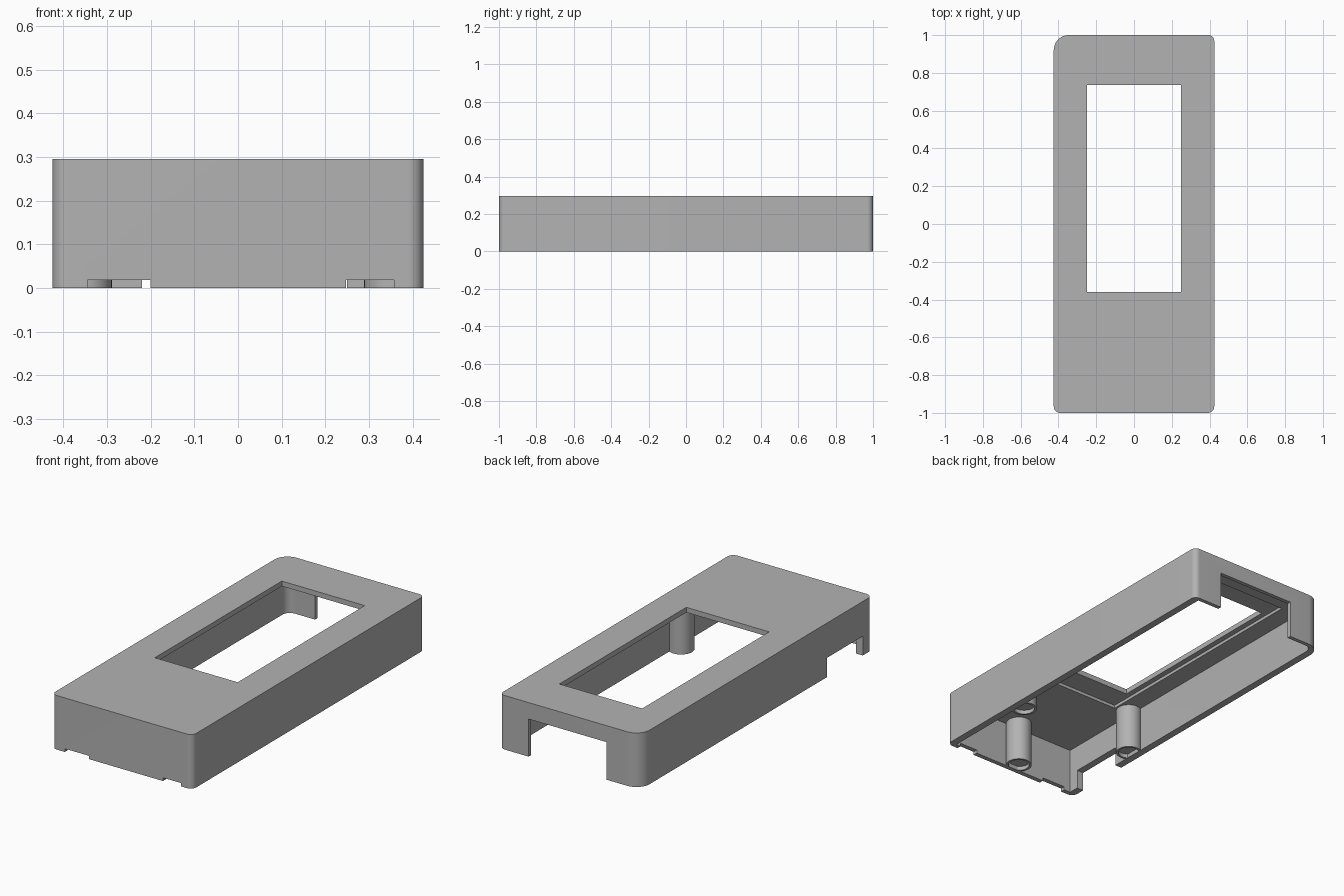
import bpy, bmesh, math

cube = bpy.data.objects.get("Cube")
if cube:
    bpy.data.objects.remove(cube, do_unlink=True)

# Single plastic colour
plastic = bpy.data.materials.new("grey_plastic")
plastic.use_nodes = True
grey = (0.45, 0.45, 0.45, 1)
plastic.diffuse_color = grey
plastic.node_tree.nodes["Principled BSDF"].inputs["Base Color"].default_value = grey


def add_object(name, bm):
    bmesh.ops.recalc_face_normals(bm, faces=bm.faces)
    mesh = bpy.data.meshes.new(name)
    bm.to_mesh(mesh)
    bm.free()
    mesh.materials.append(plastic)
    ob = bpy.data.objects.new(name, mesh)
    bpy.context.collection.objects.link(ob)
    return ob


def prism(name, x0, x1, y0, y1, z0, z1, radii=(0, 0, 0, 0)):
    """Upright block; radii run front-right(-x), front-left, back-left, back-right."""
    corners = [(x0, y0, 1, 1), (x1, y0, -1, 1), (x1, y1, -1, -1), (x0, y1, 1, -1)]
    bm = bmesh.new()
    ring = []
    for i, ((x, y, sx, sy), r) in enumerate(zip(corners, radii)):
        steps = 12 if r else 0
        for k in range(steps + 1):
            a = math.pi * (1 + i / 2) + (math.pi / 2 * k / steps if r else 0)
            px = x + sx * r + r * math.cos(a)
            py = y + sy * r + r * math.sin(a)
            ring.append(bm.verts.new((px, py, z0)))
    base = bm.faces.new(ring)
    top = bmesh.ops.extrude_face_region(bm, geom=[base])["geom"]
    bmesh.ops.translate(bm, vec=(0, 0, z1 - z0),
                        verts=[v for v in top if isinstance(v, bmesh.types.BMVert)])
    return add_object(name, bm)


def cut(ob, *args, **kw):
    cutter = prism("cutter", *args, **kw)
    cutter.hide_render = True
    mod = ob.modifiers.new("cut", "BOOLEAN")
    mod.operation = "DIFFERENCE"
    mod.solver = "EXACT"
    mod.object = cutter
    bpy.context.view_layer.objects.active = ob
    bpy.ops.object.modifier_apply(modifier=mod.name)
    bpy.data.objects.remove(cutter, do_unlink=True)


def smooth(ob):
    bpy.ops.object.select_all(action="DESELECT")
    ob.select_set(True)
    bpy.context.view_layer.objects.active = ob
    bpy.ops.object.shade_smooth_by_angle(angle=math.radians(30))


# Outer case with one larger back corner
case = prism("case_shell", -0.425, 0.425, -1, 1, 0, 0.295, (0.035, 0.035, 0.03, 0.08))
# Hollow interior, open underneath
cut(case, -0.385, 0.385, -0.975, 0.978, -0.1, 0.25, radii=(0, 0, 0, 0.045))
# Display pocket in the ceiling, then the window through it
cut(case, -0.28, 0.28, -0.49, 0.86, 0.2, 0.267)
cut(case, -0.25, 0.25, -0.36, 0.735, 0.2, 0.4)
# Back opening
cut(case, -0.22, 0.25, 0.9, 1.1, -0.1, 0.205)
# Side opening
cut(case, -0.5, -0.375, -0.917, -0.61, -0.1, 0.105)
# Shallow front notches
cut(case, -0.345, -0.2, -1.1, -0.95, -0.1, 0.018)
cut(case, 0.247, 0.357, -1.1, -0.95, -0.1, 0.018)
smooth(case)


# Mounting posts with a shallow socket in the lower end
def post(name, x, y, radius=0.066, socket=0.054, sides=40):
    profile = [(radius, 0.255), (radius, 0), (socket, 0), (socket, 0.022)]
    bm = bmesh.new()
    rings = [[bm.verts.new((x + r * math.cos(math.tau * k / sides),
                            y + r * math.sin(math.tau * k / sides), z))
              for k in range(sides)] for r, z in profile]
    for a, b in zip(rings, rings[1:]):
        for k in range(sides):
            n = (k + 1) % sides
            bm.faces.new((a[k], a[n], b[n], b[k]))
    bm.faces.new(rings[0])
    bm.faces.new(rings[-1])
    smooth(add_object(name, bm))


post("front_post", 0, -0.93)
post("right_post", -0.355, -0.465)
post("left_post", 0.355, -0.465)
